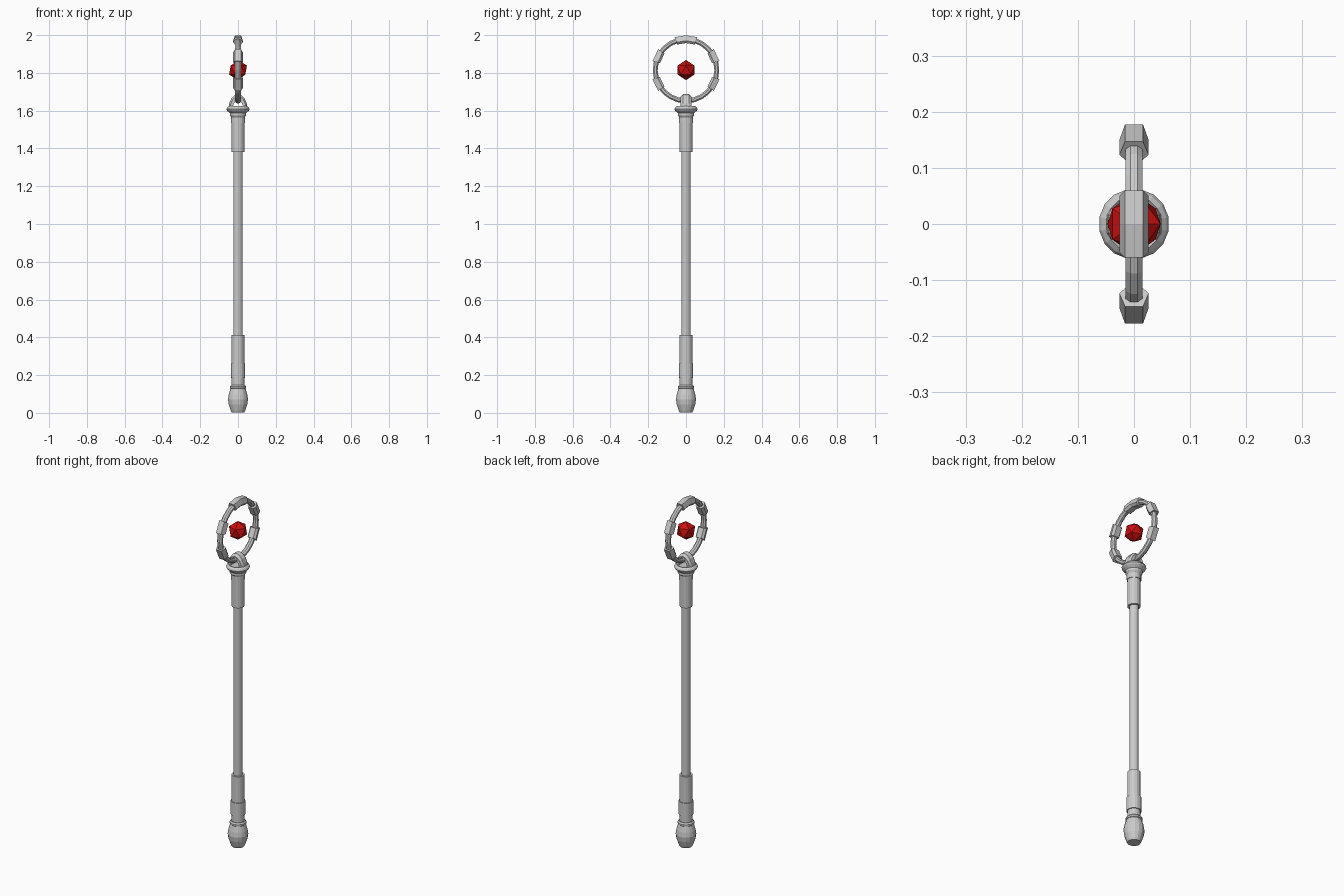
import bpy, bmesh, math
from mathutils import Vector

if "Cube" in bpy.data.objects:
    bpy.data.objects.remove(bpy.data.objects["Cube"])


def finish(name, bm):
    bmesh.ops.recalc_face_normals(bm, faces=bm.faces)
    me = bpy.data.meshes.new(name)
    bm.to_mesh(me)
    bm.free()
    ob = bpy.data.objects.new(name, me)
    bpy.context.collection.objects.link(ob)
    return ob


def lathe(name, profile, sides=16):
    """Capped solid of revolution from (radius, z) points."""
    bm = bmesh.new()
    rings = [[bm.verts.new((r * math.cos(2 * math.pi * (i + .5) / sides),
                            r * math.sin(2 * math.pi * (i + .5) / sides), z))
              for i in range(sides)] for r, z in profile]
    for a, b in zip(rings, rings[1:]):
        for i in range(sides):
            j = (i + 1) % sides
            bm.faces.new((a[i], a[j], b[j], b[i]))
    bm.faces.new(rings[0])
    bm.faces.new(rings[-1])
    return finish(name, bm)


def arc_bar(name, centre_z, radius, start, end, steps, section, along_x=False, z_scale=1):
    """Sweep a (radial, sideways) section along an arc in the YZ or XZ plane."""
    bm = bmesh.new()
    closed = abs(end - start) >= 360
    rings = []
    for k in range(steps if closed else steps + 1):
        a = math.radians(start + (end - start) * k / steps)
        ring = []
        for dr, s in section:
            u = (radius + dr) * math.cos(a)
            z = centre_z + (radius + dr) * math.sin(a) * z_scale
            ring.append(bm.verts.new((u, s, z) if along_x else (s, u, z)))
        rings.append(ring)
    pairs = list(zip(rings, rings[1:])) + ([(rings[-1], rings[0])] if closed else [])
    n = len(section)
    for a, b in pairs:
        for i in range(n):
            j = (i + 1) % n
            bm.faces.new((a[i], a[j], b[j], b[i]))
    if not closed:
        bm.faces.new(rings[0])
        bm.faces.new(rings[-1])
    return finish(name, bm)


# Shaft, grips and pommel
lathe("pommel", [(.034, .002), (.039, .012), (.050, .045), (.054, .072),
                 (.050, .098), (.040, .132)])
lathe("pommel_collar", [(.037, .126), (.044, .132), (.044, .141), (.037, .148)])
lathe("lower_neck", [(.034, .14), (.034, .19)])
lathe("lower_ferrule", [(.039, .185), (.039, .262)])
lathe("lower_grip", [(.034, .26), (.034, .412)])
lathe("shaft", [(.024, .40), (.024, 1.39)])
lathe("upper_grip", [(.034, 1.382), (.034, 1.54)])

# Flared cup beneath the ring
lathe("upper_ferrule", [(.037, 1.535), (.037, 1.565), (.044, 1.575), (.044, 1.588)])
lathe("cup", [(.042, 1.585), (.059, 1.60), (.063, 1.608), (.059, 1.616),
              (.050, 1.624), (.044, 1.618)])

# Loop that holds the ring
loop_section = [(.011, -.016), (.011, .016), (.003, .028),
                (-.011, .028), (-.011, -.028), (.003, -.028)]
arc_bar("ring_holder", 1.61, .039, 0, 180, 8, loop_section, True, 1.55)

# Large ring with raised blocks
C, R = 1.815, .163
tube = [(.014 * math.cos(math.radians(22.5 + 45 * i)),
         .016 * math.sin(math.radians(22.5 + 45 * i))) for i in range(8)]
arc_bar("ring", C, R, 0, 360, 24, tube)
block = [(.021, -.016), (.021, .016), (-.008, .026),
         (-.020, .016), (-.020, -.016), (-.008, -.026)]
for i, (angle, half, steps) in enumerate([(90, 19, 2), (26, 11, 1), (154, 11, 1),
                                          (-26, 11, 1), (206, 11, 1)]):
    arc_bar(f"ring_block_{i}", C, R, angle - half, angle + half, steps, block)

# Floating red gem
bm = bmesh.new()
bmesh.ops.create_icosphere(bm, subdivisions=1, radius=.053)
bmesh.ops.translate(bm, verts=bm.verts, vec=Vector((0, 0, C)))
gem = finish("gem", bm)
red = bpy.data.materials.new("red")
red.diffuse_color = (.6, .005, .005, 1)
red.use_nodes = True
red.node_tree.nodes["Principled BSDF"].inputs["Base Color"].default_value = red.diffuse_color
gem.data.materials.append(red)
